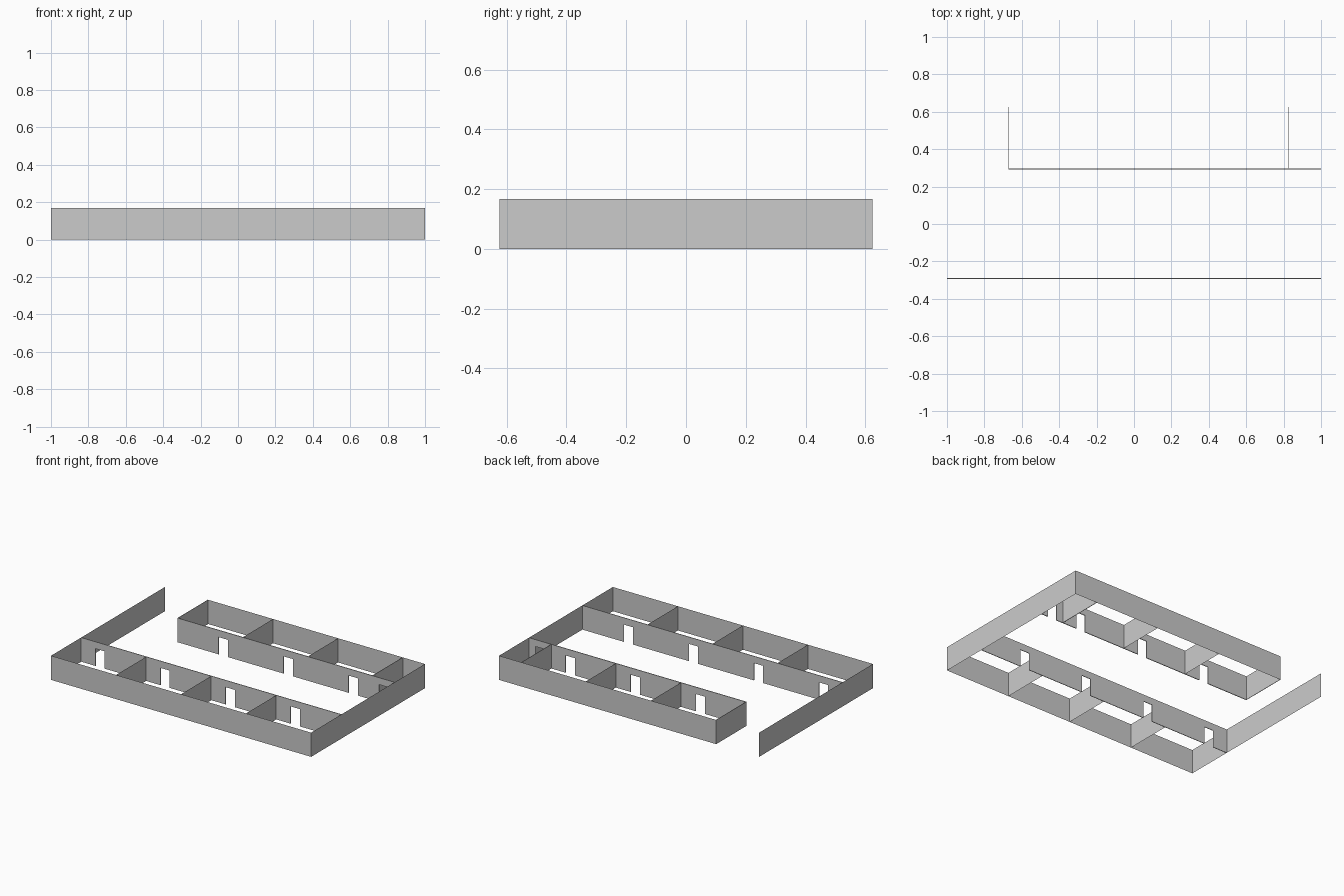
import bpy

if "Cube" in bpy.data.objects:
    bpy.data.objects.remove(bpy.data.objects["Cube"])

H = 0.168            # wall height
YO = 0.625           # outer wall line
DOOR_W, DOOR_H = 0.07, 0.12


def make_object(name, verts, faces):
    mesh = bpy.data.meshes.new(name)
    mesh.from_pydata(verts, [], faces)
    obj = bpy.data.objects.new(name, mesh)
    bpy.context.collection.objects.link(obj)
    return obj


def sheet(name, a, b):
    """Paper-thin upright wall from plan point a to plan point b."""
    return make_object(name, [(*a, 0), (*b, 0), (*b, H), (*a, H)], [(0, 1, 2, 3)])


def solid(name, outline, y0, y1):
    """Extrude an x-z outline from y0 to y1."""
    n = len(outline)
    verts = [(x, y, z) for y in (y0, y1) for x, z in outline]
    faces = [tuple(range(n)), tuple(range(2 * n - 1, n - 1, -1))]
    faces += [(i, i + n, (i + 1) % n + n, (i + 1) % n) for i in range(n)]
    return make_object(name, verts, faces)


def door_wall(name, x0, x1, y0, y1, doors):
    """Corridor wall with doorways notched up from the floor."""
    outline = [(x0, 0)]
    for c in doors:
        l, r = c - DOOR_W / 2, c + DOOR_W / 2
        outline += [(l, 0), (l, DOOR_H), (r, DOOR_H), (r, 0)]
    outline += [(x1, 0), (x1, H), (x0, H)]
    return solid(name, outline, y0, y1)


# Outer walls; the back wall stops short at the entrance
sheet("front_wall", (-1, -YO), (1, -YO))
sheet("right_wall", (1, -YO), (1, YO))
sheet("left_wall", (-1, YO), (-1, -YO))
sheet("back_wall", (1, YO), (-0.67, YO))

# Corridor walls with doorways
door_wall("front_corridor_wall", -1, 1, -0.294, -0.29,
          [-0.854 + 0.5 * i for i in range(4)])
door_wall("back_corridor_wall", -0.67, 1, 0.292, 0.297,
          [-0.318, 0.182, 0.682, 0.916])

# Room partitions, front row
for i, x in enumerate((-0.5, 0.0, 0.5)):
    sheet(f"front_partition_{i + 1}", (x, -YO), (x, -0.294))

# Room partitions, back row: two sheets, plus thicker end walls
for i, x in enumerate((-0.168, 0.332)):
    sheet(f"back_partition_{i + 1}", (x, 0.297), (x, YO))
for name, x in (("entrance_end_wall", -0.67), ("small_room_wall", 0.827)):
    solid(name, [(x, 0), (x + 0.003, 0), (x + 0.003, H), (x, H)], 0.297, YO)
